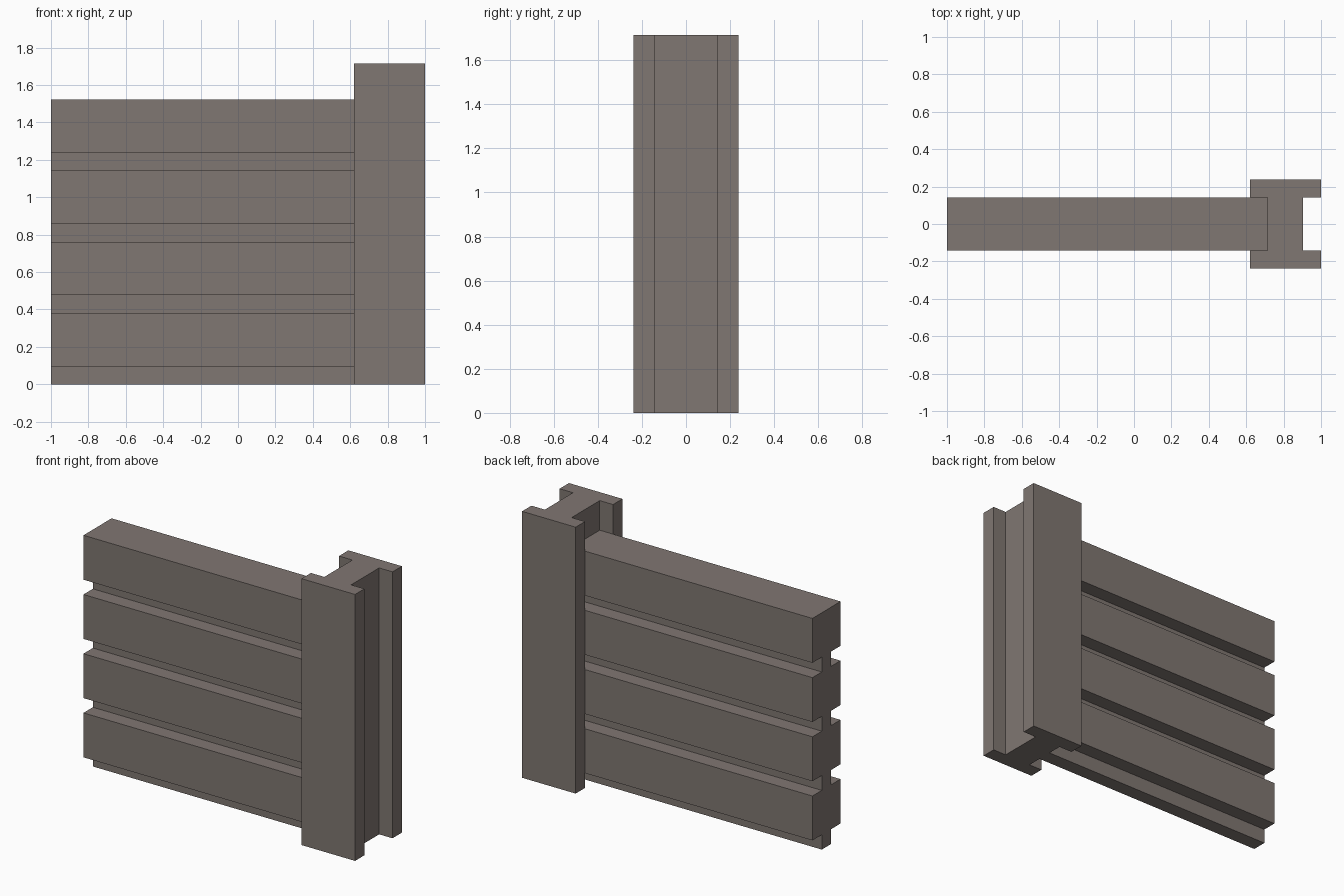
import bpy
import bmesh
from mathutils import Vector

cube = bpy.data.objects.get("Cube")
if cube:
    bpy.data.objects.remove(cube, do_unlink=True)

stone = bpy.data.materials.new("warm_grey_concrete")
stone.use_nodes = True
colour = (0.216, 0.184, 0.168, 1)
stone.diffuse_color = colour
stone.node_tree.nodes["Principled BSDF"].inputs["Base Color"].default_value = colour


def extrude_profile(name, points, direction):
    """Fill a closed profile and extrude it into a flat-faced solid."""
    bm = bmesh.new()
    face = bm.faces.new([bm.verts.new(p) for p in points])
    result = bmesh.ops.extrude_face_region(bm, geom=[face], use_keep_orig=True)
    moved = [g for g in result["geom"] if isinstance(g, bmesh.types.BMVert)]
    bmesh.ops.translate(bm, verts=moved, vec=Vector(direction))
    bmesh.ops.recalc_face_normals(bm, faces=bm.faces[:])
    mesh = bpy.data.meshes.new(name)
    bm.to_mesh(mesh)
    bm.free()
    mesh.materials.append(stone)
    obj = bpy.data.objects.new(name, mesh)
    bpy.context.collection.objects.link(obj)
    return obj


UNIT = 2 / 21          # module shared by every width and step
LEFT_END, SLOT_END = -1, 1 - 3 * UNIT

# Grooved wall panel: a thin core with four thick slats, extruded along x
side = []
for i in range(4):
    low = 4 * i * UNIT
    slat = low + UNIT
    top = slat + 3 * UNIT
    side += [(UNIT / 2, low), (UNIT / 2, slat), (1.5 * UNIT, slat), (1.5 * UNIT, top)]
outline = side + [(-y, z) for y, z in reversed(side)]
extrude_profile("slatted_panel", [(LEFT_END, y, z) for y, z in outline],
                (SLOT_END - LEFT_END, 0, 0))

# Post: H-shaped section with a slot on each side, extruded upward
outer, web = 2.5 * UNIT, 1.5 * UNIT
x0, x1, x2, x3 = 1 - 4 * UNIT, SLOT_END, 1 - UNIT, 1
half = [(x0, outer), (x0, web), (x1, web)]
right = [(x2, web), (x3, web), (x3, outer)]
section = (half + [(x, -y) for x, y in reversed(half)]
           + [(x, -y) for x, y in reversed(right)] + right)
extrude_profile("slotted_post", [(x, y, 0) for x, y in section], (0, 0, 18 * UNIT))
